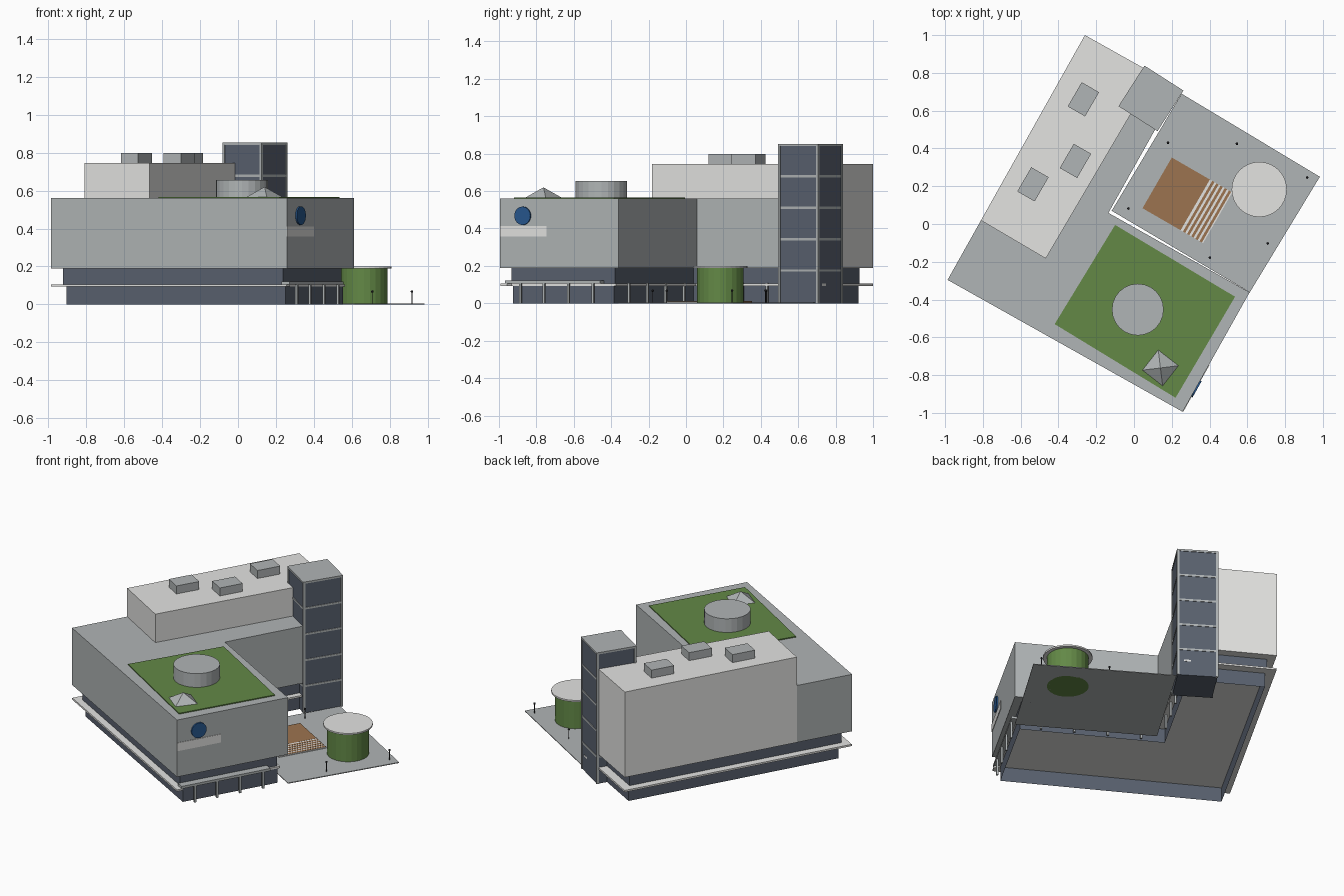
import bpy, bmesh, math
from mathutils import Matrix

if "Cube" in bpy.data.objects:
    bpy.data.objects.remove(bpy.data.objects["Cube"])

# Site grid: the building is turned about z; (u, v) are building axes
TURN = Matrix.Rotation(math.radians(-29.3), 4, 'Z')


def material(name, r, g, b):
    m = bpy.data.materials.new(name)
    m.diffuse_color = (r, g, b, 1)
    m.use_nodes = True
    m.node_tree.nodes["Principled BSDF"].inputs["Base Color"].default_value = m.diffuse_color
    return m


GREY = material("concrete_grey", .435, .46, .465)
LIGHT = material("light_panel", .77, .77, .755)
GLASS = material("dark_glass", .1, .12, .158)
GREEN = material("planting_green", .125, .25, .062)
WOOD = material("deck_brown", .335, .175, .08)
BLUE = material("sign_blue", .02, .095, .27)
DARK = material("dark_metal", .03, .03, .035)


def placed(x, y, degrees):
    return Matrix.Translation((x, y, 0)) @ Matrix.Rotation(math.radians(degrees), 4, 'Z')


def finish(name, bm, mat, matrix=None):
    bmesh.ops.recalc_face_normals(bm, faces=bm.faces)
    me = bpy.data.meshes.new(name)
    bm.to_mesh(me)
    bm.free()
    me.materials.append(mat)
    ob = bpy.data.objects.new(name, me)
    if matrix:
        ob.matrix_world = matrix
    bpy.context.collection.objects.link(ob)
    return ob


def prism(name, pts, z0, z1, mat, matrix=TURN, capped=True):
    bm = bmesh.new()
    low = [bm.verts.new((x, y, z0)) for x, y in pts]
    top = [bm.verts.new((x, y, z1)) for x, y in pts]
    n = len(pts)
    for i in range(n):
        j = (i + 1) % n
        bm.faces.new((low[i], low[j], top[j], top[i]))
    if capped:
        bm.faces.new(low[::-1])
        bm.faces.new(top)
    return finish(name, bm, mat, matrix)


def box(name, u0, u1, v0, v1, z0, z1, mat, matrix=TURN):
    return prism(name, [(u0, v0), (u1, v0), (u1, v1), (u0, v1)], z0, z1, mat, matrix)


def cone(name, x, y, z0, z1, r0, r1, n, mat, degrees=0):
    bm = bmesh.new()
    bmesh.ops.create_cone(bm, cap_ends=True, segments=n, radius1=r0, radius2=r1, depth=z1 - z0)
    return finish(name, bm, mat, Matrix.Translation((0, 0, (z0 + z1) / 2)) @ placed(x, y, degrees))


# Ground floor glazing in two tiers, set back under the main mass; lower tier is open below
prism("lower_glass", [(-.654, -.684), (.672, -.684), (.672, -.065), (-.197, -.065),
                      (-.197, .69), (-.654, .69)], 0, .095, GLASS, capped=False)
prism("upper_glass", [(-.667, -.697), (.662, -.697), (.662, -.065), (-.197, -.065),
                      (-.197, .69), (-.667, .69)], .094, .192, GLASS)

# Ledge around the ground floor and the side canopy
prism("ledge", [(-.715, -.74), (.708, -.74), (.708, -.7), (.675, -.69), (.675, -.05),
                (-.16, -.03), (-.16, .745), (-.715, .745)], .0935, .105, LIGHT)
box("canopy", .662, .71, -.71, -.13, .106, .122, GREY)

# Upper storeys
prism("main_wings", [(-.716, -.741), (.711, -.741), (.711, -.016), (-.147, -.015),
                     (-.147, .51), (-.33, .51), (-.33, -.37), (-.7, -.37), (-.716, -.38)],
      .19, .56, GREY)
prism("tall_block", [(-.716, -.38), (-.318, -.388), (-.295, .745), (-.716, .745)],
      .19, .745, LIGHT)

# Columns under the canopy and the courtyard overhang
columns = [(.703, v) for v in (-.62, -.475, -.325, -.175)]
columns += [(u, -.04) for u in (.55, .35, .15, -.05)] + [(-.172, v) for v in (.1, .25, .4)]
for i, (u, v) in enumerate(columns):
    box(f"column_{i + 1}", u - .006, u + .006, v - .006, v + .006, 0, .108, GREY)

# Stair tower: glass core, corner posts, floor bands and cap
TOWER = placed(.09, .665, -32.6)
HU, HV = .1225, .1275
box("tower_glass", -HU + .004, HU - .004, -HV + .004, HV - .004, 0, .848, GLASS, TOWER)
for i, (su, sv) in enumerate([(-1, -1), (1, -1), (-1, 1), (1, 1)]):
    u, v = su * (HU - .007), sv * (HV - .007)
    box(f"tower_post_{i + 1}", u - .007, u + .007, v - .007, v + .007, 0, .85, GREY, TOWER)
for i in range(4):
    z = .175 + .168 * i
    box(f"tower_band_{i + 1}", -HU + .001, HU - .001, -HV + .001, HV - .001,
        z - .006, z + .006, GREY, TOWER)
box("tower_cap", -HU, HU, -HV, HV, .841, .853, GREY, TOWER)

# Rooftop units
for i, (x, y) in enumerate([(-.268, .66), (-.31, .334), (-.535, .21)]):
    box(f"roof_unit_{i + 1}", -.053, .053, -.074, .074, .74, .797, GREY, placed(x, y, -30))

# Roof garden with a drum and a pyramid skylight
prism("roof_garden", [(-.42, -.53), (.22, -.92), (.535, -.385), (-.1, -.005)], .555, .566, GREEN, None)
cone("roof_drum", .02, -.453, .56, .655, .137, .137, 24, GREY)
cone("skylight", .14, -.762, .562, .62, .103, 0, 4, GREY, 7)

# Round sign and plain plate on the side wall
bm = bmesh.new()
bmesh.ops.create_cone(bm, cap_ends=True, segments=24, radius1=.049, radius2=.049, depth=.009)
finish("round_sign", bm, BLUE,
       TURN @ Matrix.Translation((.715, -.6, .468)) @ Matrix.Rotation(math.pi / 2, 4, 'Y'))
box("sign_plate", .708, .714, -.739, -.455, .358, .412, LIGHT)

# Plaza
prism("plaza", [(-.118, .07), (.613, -.362), (.984, .25), (.252, .69)], 0, .005, GREY, None)

# Wooden deck ending in slats, over a pale strip
DECK = placed(.2, .352, -30)
box("deck", 0, .233, -.31, 0, .004, .011, WOOD, DECK)
box("slat_bed", .233, .37, -.31, 0, .004, .0105, LIGHT, DECK)
for i in range(5):
    u = .247 + .0255 * i
    box(f"slat_{i + 1}", u, u + .014, -.31, 0, .006, .0115, WOOD, DECK)

# Planted pavilion
cone("pavilion_wall", .663, .183, 0, .192, .124, .124, 24, GREEN)
cone("pavilion_roof", .663, .183, .19, .2, .146, .146, 32, LIGHT)

# Lamp posts
for i, (x, y) in enumerate([(.18, .43), (.545, .425), (.917, .246),
                            (.708, -.103), (.402, -.178), (-.03, .082)]):
    cone(f"lamp_post_{i + 1}", x, y, 0, .068, .0022, .0022, 6, DARK)
    bm = bmesh.new()
    bmesh.ops.create_icosphere(bm, subdivisions=2, radius=.007)
    finish(f"lamp_globe_{i + 1}", bm, DARK, Matrix.Translation((x, y, .068)))
